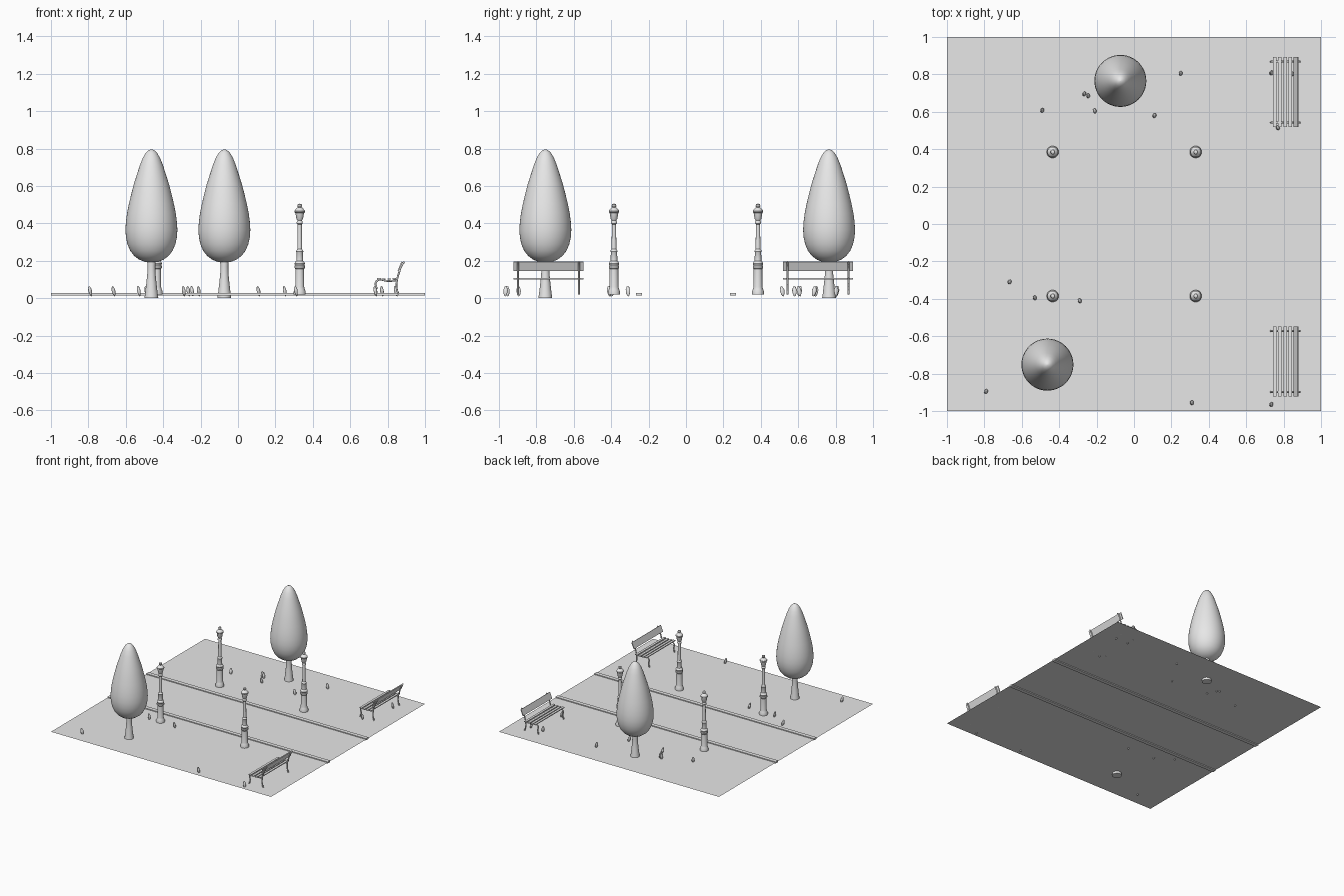
import bpy, math, random
from mathutils import Vector

cube = bpy.data.objects.get("Cube")
if cube:
    bpy.data.objects.remove(cube, do_unlink=True)

random.seed(4)
GROUND = 0.02

grey = bpy.data.materials.new("plain_grey")
grey.use_nodes = True
grey.diffuse_color = (0.8, 0.8, 0.8, 1)
grey.node_tree.nodes["Principled BSDF"].inputs["Base Color"].default_value = (0.8, 0.8, 0.8, 1)


def add_mesh(name, verts, faces, loc=(0, 0, 0), smooth=None):
    me = bpy.data.meshes.new(name)
    me.from_pydata(verts, [], faces)
    me.materials.append(grey)
    ob = bpy.data.objects.new(name, me)
    ob.location = loc
    bpy.context.collection.objects.link(ob)
    if smooth:
        bpy.ops.object.select_all(action='DESELECT')
        ob.select_set(True)
        bpy.context.view_layer.objects.active = ob
        bpy.ops.object.shade_smooth_by_angle(angle=math.radians(smooth))
    return ob


def lathe(name, profile, loc, sides=32, smooth=40):
    """Turn a bottom-to-top (radius, z) profile and cap both ends."""
    verts = [(r * math.cos(2 * math.pi * i / sides), r * math.sin(2 * math.pi * i / sides), z)
             for r, z in profile for i in range(sides)]
    faces = []
    for k in range(len(profile) - 1):
        for i in range(sides):
            j = (i + 1) % sides
            faces.append((k * sides + i, k * sides + j, (k + 1) * sides + j, (k + 1) * sides + i))
    faces.append(tuple(reversed(range(sides))))
    faces.append(tuple(range(len(verts) - sides, len(verts))))
    return add_mesh(name, verts, faces, loc, smooth)


def box(name, center, size, tilt=0):
    bpy.ops.mesh.primitive_cube_add(size=1, location=center, rotation=(0, tilt, 0))
    ob = bpy.context.object
    ob.name = name
    ob.scale = size
    ob.data.materials.append(grey)
    return ob


def rod(name, points, radius, loc):
    """Smooth round bar through the given points."""
    cu = bpy.data.curves.new(name, 'CURVE')
    cu.dimensions = '3D'
    cu.bevel_depth = radius
    cu.bevel_resolution = 2
    cu.resolution_u = 6
    cu.use_fill_caps = True
    sp = cu.splines.new('BEZIER')
    sp.bezier_points.add(len(points) - 1)
    for bp, (x, z) in zip(sp.bezier_points, points):
        bp.co = Vector((x, 0, z))
        bp.handle_left_type = bp.handle_right_type = 'AUTO'
    cu.materials.append(grey)
    ob = bpy.data.objects.new(name, cu)
    ob.location = loc
    bpy.context.collection.objects.link(ob)
    return ob


# Ground sheet and the two kerbs of the path
add_mesh("ground", [(-1, -1, GROUND), (1, -1, GROUND), (1, 1, GROUND), (-1, 1, GROUND)], [(0, 1, 2, 3)])
for side in (-1, 1):
    box("kerb", (0, side * 0.25, GROUND), (2, 0.032, 0.014))

# Trees: egg-shaped crown on a flared trunk
crown = [(0.001, 0.19), (0.035, 0.194), (0.065, 0.206), (0.092, 0.226), (0.113, 0.253),
         (0.128, 0.288), (0.136, 0.325), (0.139, 0.365), (0.136, 0.41), (0.13, 0.455),
         (0.12, 0.505), (0.108, 0.555), (0.094, 0.61), (0.078, 0.66), (0.062, 0.71),
         (0.046, 0.75), (0.03, 0.777), (0.015, 0.791), (0.001, 0.796)]
trunk = [(0.037, 0), (0.033, 0.03), (0.027, 0.08), (0.022, 0.13), (0.021, 0.17), (0.024, 0.22)]
for x, y in ((-0.463, -0.752), (-0.073, 0.765)):
    lathe("tree_trunk", trunk, (x, y, 0), 24)
    lathe("tree_crown", crown, (x, y, 0), 48, 60)

# Street lamps: plinth, collar, shaft, lantern and finial in one turning
lamp = [(0.032, 0.02), (0.032, 0.036), (0.027, 0.048), (0.024, 0.06), (0.023, 0.155),
        (0.028, 0.162), (0.028, 0.172), (0.025, 0.176), (0.028, 0.185), (0.024, 0.195),
        (0.018, 0.2), (0.017, 0.245), (0.02, 0.25), (0.017, 0.257), (0.013, 0.262),
        (0.011, 0.395), (0.016, 0.4), (0.016, 0.408), (0.012, 0.415), (0.018, 0.425),
        (0.023, 0.455), (0.028, 0.46), (0.028, 0.467), (0.016, 0.482), (0.009, 0.486),
        (0.013, 0.493), (0.01, 0.502), (0.001, 0.505)]
for x in (-0.435, 0.33):
    for y in (-0.385, 0.385):
        lathe("street_lamp", lamp, (x, y, 0), 20, 35)

# Benches facing the path's far end: bent iron frames, seat slats, back board
for yc in (-0.735, 0.705):
    for dy in (-0.163, 0.163):
        spot = (0, yc + dy, 0)
        rod("bench_front_leg", [(0.732, 0.02), (0.74, 0.055), (0.735, 0.08), (0.75, 0.097),
                                (0.8, 0.092), (0.85, 0.095)], 0.005, spot)
        rod("bench_back_leg", [(0.858, 0.02), (0.848, 0.055), (0.85, 0.095), (0.862, 0.14),
                               (0.875, 0.175), (0.889, 0.195)], 0.005, spot)
    for x, z in ((0.752, 0.104), (0.78, 0.102), (0.808, 0.102), (0.836, 0.104)):
        box("bench_seat_slat", (x, yc, z), (0.019, 0.375, 0.007))
    box("bench_back_board", (0.867, yc, 0.171), (0.007, 0.375, 0.052), math.radians(23))

# Small birds: upright slim bodies leaning a little
body = [(0.001, -0.028), (0.005, -0.024), (0.009, -0.013), (0.0115, 0.0), (0.011, 0.01),
        (0.008, 0.017), (0.0075, 0.021), (0.005, 0.026), (0.001, 0.028)]
spots = [(-0.49, 0.607), (-0.265, 0.695), (-0.245, 0.685), (-0.21, 0.605), (0.11, 0.58),
         (0.25, 0.805), (0.735, 0.807), (0.845, 0.803), (0.77, 0.515), (-0.665, -0.31),
         (-0.53, -0.395), (-0.29, -0.41), (-0.79, -0.895), (0.31, -0.955), (0.735, -0.965)]
for x, y in spots:
    bird = lathe("bird", body, (x, y, 0.037), 12, 60)
    bird.scale = (0.8, 1.1, 1)
    bird.rotation_euler = (random.uniform(-0.2, 0.2), -0.18, random.uniform(-0.5, 0.5))
